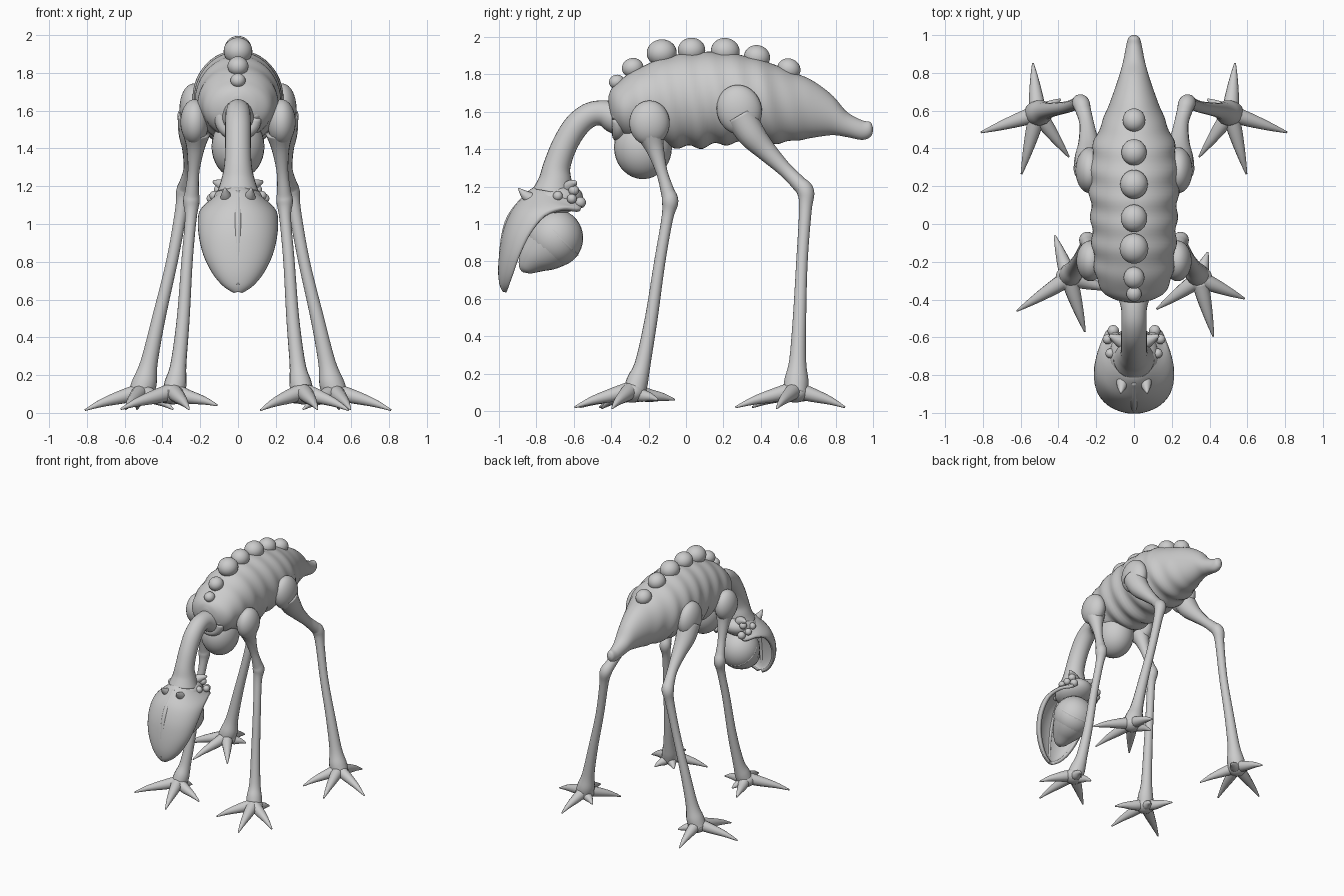
import bpy, bmesh, math
from mathutils import Vector

cube = bpy.data.objects.get("Cube")
if cube:
    bpy.data.objects.remove(cube, do_unlink=True)

grey = bpy.data.materials.new("plain grey")
grey.use_nodes = True
COLOUR = (0.6, 0.6, 0.6, 1)
grey.diffuse_color = COLOUR
grey.node_tree.nodes["Principled BSDF"].inputs["Base Color"].default_value = COLOUR


def add_mesh(name, bm):
    bmesh.ops.recalc_face_normals(bm, faces=bm.faces)
    mesh = bpy.data.meshes.new(name)
    for f in bm.faces:
        f.smooth = True
    bm.to_mesh(mesh)
    bm.free()
    mesh.materials.append(grey)
    obj = bpy.data.objects.new(name, mesh)
    bpy.context.collection.objects.link(obj)
    return obj


def ball(name, centre, size, tilt=0):
    bm = bmesh.new()
    bmesh.ops.create_uvsphere(bm, u_segments=28, v_segments=18, radius=1)
    obj = add_mesh(name, bm)
    obj.location, obj.scale, obj.rotation_euler.x = centre, size, tilt
    return obj


def spline(rows, steps):
    """Catmull-Rom interpolation through rows of numbers."""
    rows = [Vector(r) for r in rows]
    out = []
    for i in range(len(rows) - 1):
        a, b = rows[max(i - 1, 0)], rows[i]
        c, d = rows[i + 1], rows[min(i + 2, len(rows) - 1)]
        for k in range(steps):
            t = k / steps
            out.append(0.5 * (2 * b + (c - a) * t + (2 * a - 5 * b + 4 * c - d) * t**2
                              + (3 * b - a - 3 * c + d) * t**3))
    return out + [rows[-1]]


def skin(name, rings, closed=True):
    bm = bmesh.new()
    loops = [[bm.verts.new(p) for p in ring] for ring in rings]
    for lo, hi in zip(loops, loops[1:]):
        n = len(lo)
        for j in range(n if closed else n - 1):
            k = (j + 1) % n
            bm.faces.new((lo[j], lo[k], hi[k], hi[j]))
    if closed:
        bm.faces.new(loops[0])
        bm.faces.new(loops[-1])
    return add_mesh(name, bm)


def tube(name, rows, steps=6, sides=16):
    """Round limb through rows of x, y, z, radius."""
    pts = spline(rows, steps)
    rings, side = [], Vector((1, 0, 0))
    for i, p in enumerate(pts):
        ahead = (pts[min(i + 1, len(pts) - 1)] - pts[max(i - 1, 0)]).xyz.normalized()
        side = (side - ahead * side.dot(ahead)).normalized()
        other = ahead.cross(side)
        rings.append([p.xyz + p.w * (side * math.cos(a) + other * math.sin(a))
                      for a in (math.tau * j / sides for j in range(sides))])
    return skin(name, rings)


# Ribbed body: y, half width, top, bottom
body_rows = [(-.415, .03, 1.68, 1.62), (-.40, .1, 1.72, 1.55), (-.36, .165, 1.76, 1.49),
             (-.28, .2, 1.82, 1.45), (-.12, .22, 1.89, 1.42), (.05, .228, 1.915, 1.41),
             (.22, .235, 1.915, 1.43), (.4, .22, 1.88, 1.43), (.55, .165, 1.82, 1.44),
             (.67, .118, 1.77, 1.46), (.78, .08, 1.69, 1.475), (.86, .058, 1.6, 1.465),
             (.94, .042, 1.555, 1.45), (.985, .03, 1.545, 1.465), (1.0, .008, 1.515, 1.495)]
rings = []
for y, w, top, bottom in spline(body_rows, 8):
    fade = max(0, min(1, (.68 - y) * 4, (y + .4) * 6))
    ring = []
    for j in range(48):
        a = math.tau * j / 48
        low = .5 - .5 * math.sin(a)
        wave = math.sin(math.tau * (y + .05 * math.sin(a)) / .135)
        s = 1 + fade * (.012 + .035 * low) * wave
        ring.append((w * s * math.cos(a), y,
                     (top + bottom) / 2 + (top - bottom) / 2 * s * math.sin(a)))
    rings.append(ring)
skin("body", rings)

# Row of round lumps along the back: y, z, radius
for y, z, r in [(-.37, 1.76, .042), (-.285, 1.835, .058), (-.13, 1.915, .08), (.03, 1.93, .073),
                (.21, 1.925, .077), (.38, 1.893, .07), (.55, 1.828, .063)]:
    ball("back_lump", (0, y, z), (r * .95, r, r * .9), -y * .7)

# Hanging pouch, neck and its collar
ball("chest_pouch", (0, -.23, 1.41), (.14, .155, .17))
tube("neck", [(0, -.3, 1.54, .09), (0, -.38, 1.57, .085), (0, -.45, 1.593, .068),
              (0, -.52, 1.58, .066), (0, -.59, 1.52, .068), (0, -.65, 1.42, .068),
              (0, -.69, 1.31, .073), (0, -.7, 1.23, .09), (0, -.71, 1.17, .11)], sides=24)
collar = []
for j in range(33):
    a = math.tau * j / 32
    collar.append((.09 * math.cos(a), -.36, 1.56 + .085 * math.sin(a), .035))
tube("neck_collar", collar, steps=1)

# Skull and lower bill
ball("skull", (0, -.7, 1.13), (.13, .15, .085), .15)
ball("lower_bill", (0, -.7, .925), (.15, .15, .155))
tube("lower_bill_tip", [(0, -.68, .94, .15), (0, -.74, .88, .135), (0, -.81, .82, .095),
                        (0, -.86, .765, .045), (0, -.875, .745, .008)], sides=24)

# Shield-shaped upper bill: midline y, z, then rim x, y, z
bill_rows = [(-.74, 1.2, .1, -.56, 1.1), (-.81, 1.185, .14, -.57, 1.075),
             (-.87, 1.13, .175, -.65, 1.08), (-.925, 1.06, .198, -.75, 1.045),
             (-.965, .96, .197, -.83, .95), (-.985, .85, .172, -.885, .84),
             (-.992, .75, .125, -.92, .745), (-.985, .68, .07, -.945, .68),
             (-.97, .645, .015, -.96, .645)]
rings = []
for my, mz, ex, ey, ez in spline(bill_rows, 4):
    ring = []
    for j in range(25):
        a = math.pi * (j / 24 - .5)
        t = 1 - math.cos(a)
        ring.append((ex * math.sin(a), my + (ey - my) * t, mz + (ez - mz) * t))
    rings.append(ring)
bill = skin("upper_bill", rings, closed=False)
shell = bill.modifiers.new("thickness", "SOLIDIFY")
shell.thickness = .025
shell.offset = 0
tube("bill_ridge", [(0, -.83, 1.165, .02), (0, -.94, 1.03, .02), (0, -.982, .86, .016),
                    (0, -.988, .68, .012)])

# Paired warts, brow horns and nape points on the head
for s in (-1, 1):
    for x, y, z, r in [(.125, -.685, 1.15, .026), (.14, -.61, 1.135, .026),
                       (.11, -.565, 1.115, .03), (.1, -.6, 1.18, .028)]:
        ball("head_wart", (s * x, y, z), (r, r, r))
    tube("brow_horn", [(s * .06, -.82, 1.13, .035), (s * .065, -.86, 1.155, .025),
                       (s * .07, -.895, 1.19, .004)], 3)
    tube("nape_point", [(s * .05, -.63, 1.19, .04), (s * .09, -.61, 1.21, .028),
                        (s * .13, -.59, 1.225, .008)], 3)


def foot(name, x, y, tips):
    """Splayed toes from an ankle; tips hold x, y, z."""
    ball(name + "_pad", (x, y, .1), (.07, .07, .055))
    for tx, ty, tz in tips:
        def along(t):
            return x + (tx - x) * t, y + (ty - y) * t
        tube(name + "_toe", [(*along(.05), .11, .045), (*along(.35), .085, .037),
                             (*along(.7), (.075 + tz) / 2 + .008, .022), (*along(1), tz, .005)], 4, 12)


for s, side in ((1, "left"), (-1, "right")):
    # Front leg
    ball(side + "_shoulder", (s * .23, -.195, 1.54), (.075, .108, .12))
    tube(side + "_front_leg",
         [(s * .22, -.19, 1.48, .075), (s * .225, -.165, 1.4, .048), (s * .235, -.13, 1.28, .031),
          (s * .243, -.1, 1.18, .036), (s * .247, -.085, 1.12, .044), (s * .25, -.1, 1.03, .031),
          (s * .27, -.14, .8, .03), (s * .29, -.185, .5, .034), (s * .315, -.23, .26, .042),
          (s * .33, -.26, .16, .058), (s * .345, -.28, .09, .06)])
    # Hind leg
    ball(side + "_hip", (s * .235, .285, 1.61), (.075, .12, .135), .3)
    tube(side + "_hind_leg",
         [(s * .235, .29, 1.58, .085), (s * .24, .35, 1.48, .075), (s * .24, .43, 1.39, .055),
          (s * .25, .53, 1.29, .039), (s * .268, .6, 1.22, .041), (s * .282, .64, 1.17, .046),
          (s * .3, .638, 1.07, .034), (s * .35, .62, .8, .031), (s * .42, .607, .5, .036),
          (s * .47, .597, .27, .046), (s * .495, .59, .16, .066), (s * .52, .585, .09, .065)])
    foot(side + "_hind_foot", s * .51, .585,
         [(s * .81, .485, .015), (s * .535, .85, .02), (s * .345, .355, .02),
          (s * .595, .265, .02), (s * .39, .66, .06)])

foot("left_front_foot", .345, -.29, [(.585, -.395, .015), (.39, -.15, .06), (.42, -.595, .02),
                                     (.12, -.45, .015), (.25, -.2, .06)])
foot("right_front_foot", -.345, -.285, [(-.62, -.46, .02), (-.42, -.06, .06), (-.26, -.57, .02),
                                        (-.11, -.35, .04), (-.3, -.17, .06)])
